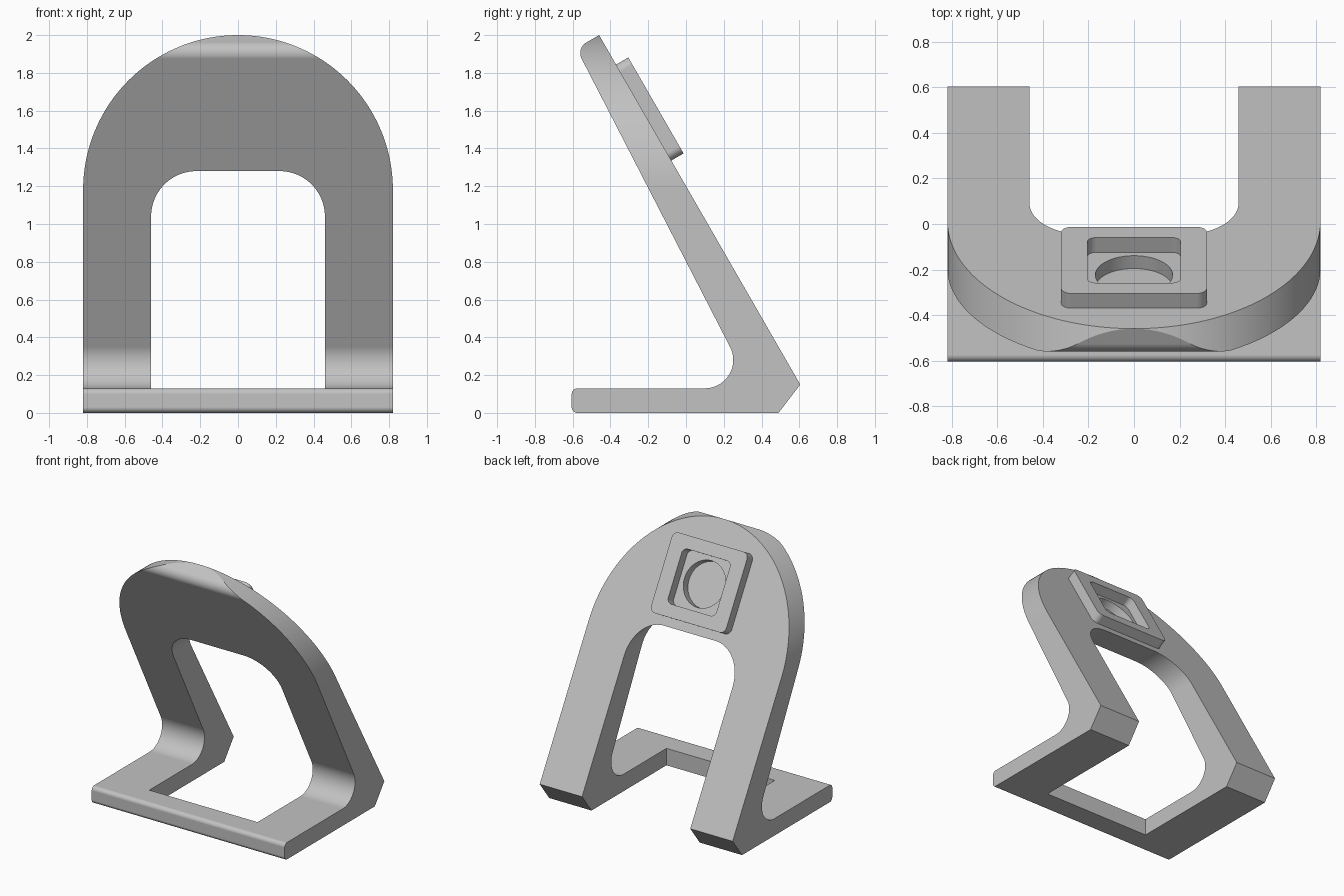
import bpy
import bmesh
import math
from mathutils import Matrix, Vector

cube = bpy.data.objects.get("Cube")
if cube:
    bpy.data.objects.remove(cube, do_unlink=True)

grey = bpy.data.materials.new("light grey")
grey.use_nodes = True
colour = (0.54, 0.54, 0.54, 1)
grey.diffuse_color = colour
grey.node_tree.nodes["Principled BSDF"].inputs["Base Color"].default_value = colour


def fillet(corners, steps=20):
    """Turn (x, y, radius) corners into an outline with rounded corners."""
    outline = []
    for i, (x, y, r) in enumerate(corners):
        p = Vector((x, y))
        if r == 0:
            outline.append(p)
            continue
        a = (Vector(corners[i - 1][:2]) - p).normalized()
        b = (Vector(corners[(i + 1) % len(corners)][:2]) - p).normalized()
        half = a.angle(b) / 2
        centre = p + (a + b).normalized() * (r / math.sin(half))
        start = p + a * (r / math.tan(half)) - centre
        end = p + b * (r / math.tan(half)) - centre
        sweep = math.pi - 2 * half
        if start.x * end.y - start.y * end.x < 0:
            sweep = -sweep
        for k in range(steps + 1):
            outline.append(centre + Matrix.Rotation(sweep * k / steps, 2) @ start)
    return outline


def prism(name, outline, axes, low, high):
    """Extrude an outline along the local z of the given axes."""
    bm = bmesh.new()
    face = bm.faces.new([bm.verts.new((p.x, p.y, low)) for p in outline])
    new = bmesh.ops.extrude_face_region(bm, geom=[face])["geom"]
    top = [v for v in new if isinstance(v, bmesh.types.BMVert)]
    bmesh.ops.translate(bm, verts=top, vec=(0, 0, high - low))
    bmesh.ops.remove_doubles(bm, verts=bm.verts, dist=1e-5)
    bmesh.ops.recalc_face_normals(bm, faces=bm.faces)
    bm.transform(axes)
    mesh = bpy.data.meshes.new(name)
    bm.to_mesh(mesh)
    bm.free()
    mesh.materials.append(grey)
    obj = bpy.data.objects.new(name, mesh)
    bpy.context.collection.objects.link(obj)
    return obj


def select(obj):
    bpy.ops.object.select_all(action="DESELECT")
    obj.select_set(True)
    bpy.context.view_layer.objects.active = obj


def combine(obj, tool, operation):
    mod = obj.modifiers.new("cut", "BOOLEAN")
    mod.object, mod.operation, mod.solver = tool, operation, "EXACT"
    select(obj)
    bpy.ops.object.modifier_apply(modifier=mod.name)
    bpy.data.objects.remove(tool, do_unlink=True)


def axes(x, y, z, origin=(0, 0, 0)):
    m = Matrix((x, y, z)).transposed().to_4x4()
    m.translation = origin
    return m


def rounded_rect(w, h, r):
    return fillet([(-w, -h, r), (w, -h, r), (w, h, r), (-w, h, r)])


# Local axes: side profile, front outline and sloping back face
side = axes((0, 1, 0), (0, 0, 1), (1, 0, 0))
front = axes((1, 0, 0), (0, 0, 1), (0, -1, 0))
up = Vector((0, -1.065, 1.85)).normalized()
normal = Vector((-1, 0, 0)).cross(up)
back = axes((-1, 0, 0), up, normal, (0, -0.224, 1.59))

# Frame: base and leaning support in one side profile
frame = prism("stand_frame", fillet([
    (-0.605, 0, 0.03), (0.49, 0, 0), (0.605, 0.15, 0), (-0.46, 2.0, 0),
    (-0.581, 1.93, 0.065), (0.346, 0.13, 0.15), (-0.605, 0.13, 0.03)]),
    side, -0.82, 0.82)

# Round the top into an arch
arch = prism("arch_tool", fillet([
    (-0.82, -0.3, 0), (0.82, -0.3, 0), (0.82, 2.0, 0.8199), (-0.82, 2.0, 0.8199)], 40),
    front, -1, 1)
combine(frame, arch, "INTERSECT")

# Opening between the legs, leaving the front bar of the base
opening = prism("opening_tool", fillet([
    (-0.46, -0.3, 0), (0.46, -0.3, 0), (0.46, 1.28, 0.24), (-0.46, 1.28, 0.24)]),
    front, -1, 0.42)
combine(frame, opening, "DIFFERENCE")

# Round recess in the back face
circle = [Vector((0.17 * math.cos(a), 0.17 * math.sin(a)))
          for a in (math.tau * k / 64 for k in range(64))]
combine(frame, prism("recess_tool", circle, back, -0.065, 0.1), "DIFFERENCE")

# Raised mounting plate with a square pocket
plate = prism("mount_plate", rounded_rect(0.32, 0.293, 0.045), back, -0.01, 0.075)
combine(plate, prism("pocket_tool", rounded_rect(0.205, 0.2, 0.04), back, -0.1, 0.2),
        "DIFFERENCE")

for obj in (frame, plate):
    select(obj)
    bpy.ops.object.shade_smooth_by_angle(angle=math.radians(25))
    mod = obj.modifiers.new("clean shading", "WEIGHTED_NORMAL")
    mod.keep_sharp = True
